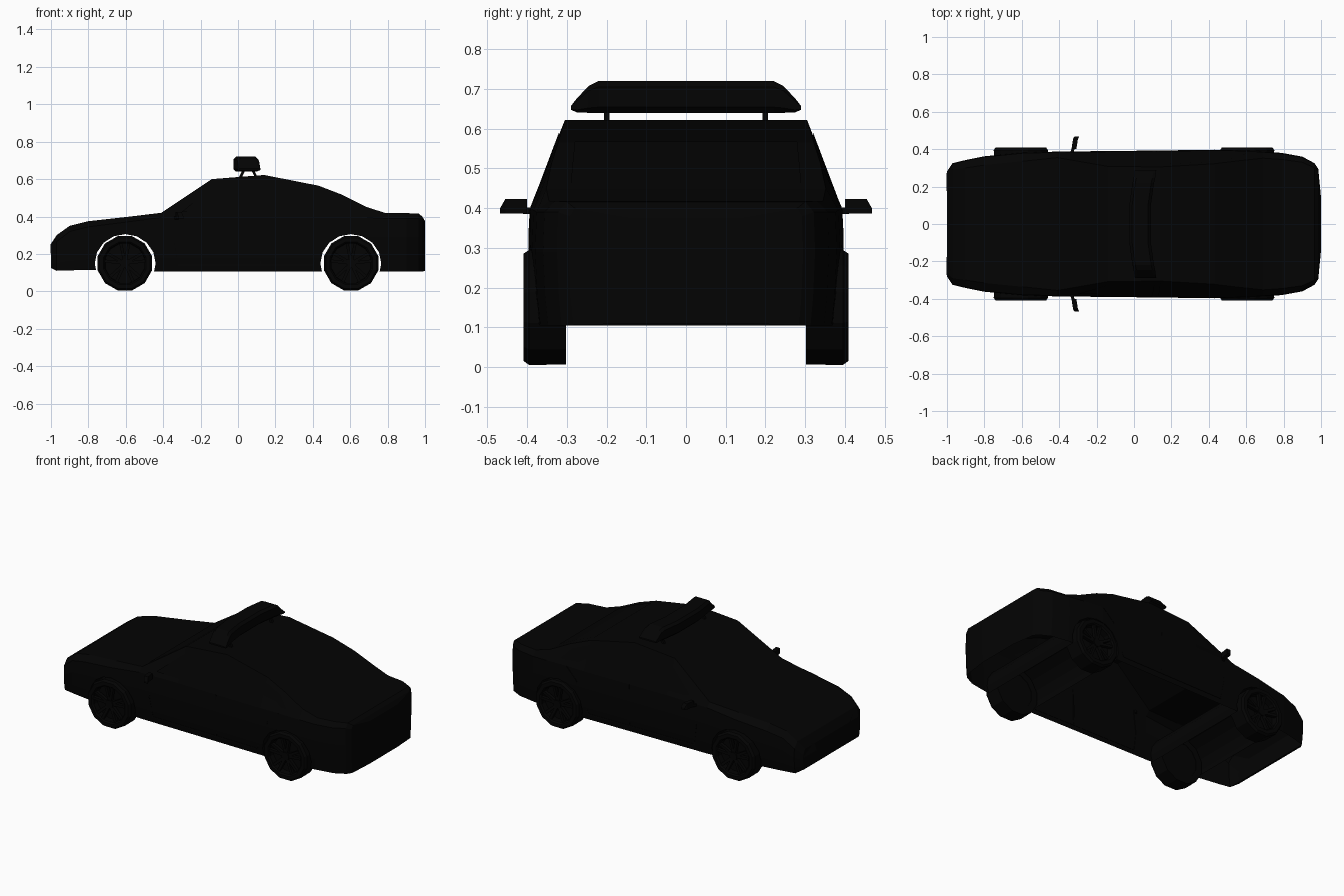
import bpy, bmesh, math
from mathutils import Vector

if "Cube" in bpy.data.objects:
    bpy.data.objects.remove(bpy.data.objects["Cube"])

black = bpy.data.materials.new("black")
black.diffuse_color = (0.001, 0.001, 0.001, 1)
black.use_nodes = True
black.node_tree.nodes["Principled BSDF"].inputs["Base Color"].default_value = black.diffuse_color


def make(name, verts, faces):
    me = bpy.data.meshes.new(name)
    me.from_pydata(verts, [], faces)
    bm = bmesh.new()
    bm.from_mesh(me)
    bmesh.ops.recalc_face_normals(bm, faces=bm.faces[:])
    bm.to_mesh(me)
    bm.free()
    me.materials.append(black)
    ob = bpy.data.objects.new(name, me)
    bpy.context.collection.objects.link(ob)
    return ob


def loft(name, rings, closed=False):
    n, m = len(rings[0]), len(rings)
    faces = [(r % m * n + i, r % m * n + (i + 1) % n, (r + 1) % m * n + (i + 1) % n, (r + 1) % m * n + i)
             for r in range(m if closed else m - 1) for i in range(n)]
    if not closed:
        faces += [tuple(range(n)), tuple(range((m - 1) * n, m * n))]
    return make(name, [p for r in rings for p in r], faces)


def beam(name, a, b, w, d, up=(0, 1, 0)):
    # box running from a to b, w wide across and d deep along up
    a, b, up = Vector(a), Vector(b), Vector(up)
    u = (b - a).cross(up).normalized() * w / 2
    v = up.normalized() * d / 2
    return loft(name, [[p + u + v, p - u + v, p - u - v, p + u - v] for p in (a, b)])


# body stations: x, half width, half width at top, bottom, belt, top
S = [(-1.0, .28, .26, .125, .215, .25), (-.97, .325, .29, .11, .265, .30),
     (-.90, .342, .30, .112, .32, .35), (-.80, .362, .315, .115, .345, .375),
     (-.60, .382, .335, .11, .37, .397), (-.41, .387, .355, .105, .395, .42),
     (-.14, .39, .308, .105, .40, .60), (.14, .393, .305, .105, .40, .622),
     (.43, .397, .322, .105, .40, .565), (.56, .395, .338, .105, .40, .515),
     (.69, .388, .352, .105, .395, .45), (.79, .38, .345, .105, .39, .418),
     (.90, .36, .33, .105, .39, .418), (.965, .325, .30, .105, .39, .416),
     (.985, .295, .28, .105, .38, .40), (1.0, .14, .135, .11, .355, .375)]


def section(x):
    # points of the right half of the body, bottom to top
    x = max(-1, min(1, x))
    for a, b in zip(S, S[1:]):
        if x <= b[0]:
            t = (x - a[0]) / (b[0] - a[0])
            _, w, tw, zb, belt, top = [p + (q - p) * t for p, q in zip(a, b)]
            return [(w * .965, zb), (w * .985, zb + (belt - zb) * .25),
                    (w, zb + (belt - zb) * .65), (w * .99, belt), (tw, top)]


def side_y(x, z):
    sec = section(x)
    for (y0, z0), (y1, z1) in zip(sec, sec[1:]):
        if z <= z1:
            return y0 + (y1 - y0) * (z - z0) / (z1 - z0)
    return sec[-1][0]


rings = []
for s in S:
    sec = section(s[0])
    rings.append([(s[0], y, z) for y, z in sec] + [(s[0], -y, z) for y, z in reversed(sec)])
body = loft("car_body", rings)

# wheel arches cut right through the body
for cx in (-.603, .603):
    ring = [(cx + .163 * math.cos(a), .157 * math.sin(a) + .149)
            for a in [math.radians(i * 22.5) for i in range(16)]]
    cutter = loft("arch_cutter", [[(x, y, z) for x, z in ring] for y in (-.6, .6)])
    cutter.hide_render = True
    mod = body.modifiers.new("arch", "BOOLEAN")
    mod.operation = "DIFFERENCE"
    mod.solver = "EXACT"
    mod.object = cutter
bpy.context.view_layer.update()
deps = bpy.context.evaluated_depsgraph_get()
cut = bpy.data.meshes.new_from_object(body.evaluated_get(deps))
body.modifiers.clear()
body.data = cut
for ob in [o for o in bpy.data.objects if o.name.startswith("arch_cutter")]:
    bpy.data.objects.remove(ob)

# the shell is open underneath
bm = bmesh.new()
bm.from_mesh(cut)
floor = [f for f in bm.faces if f.normal.z < -.9 and max(v.co.z for v in f.verts) < .128]
bmesh.ops.delete(bm, geom=floor, context="FACES")
bm.to_mesh(cut)
bm.free()


# glass and seams lying just proud of the body
def side_panel(name, pts):
    for s in (-1, 1):
        make(name, [(x, s * (side_y(x, z) + .003), z) for x, z in pts], [tuple(range(len(pts)))])


def top_panel(name, pts):
    v = [(x, s * y, section(x)[-1][1] + .003) for x, y in pts for s in (-1, 1)]
    make(name, v, [(2 * i, 2 * i + 1, 2 * i + 3, 2 * i + 2) for i in range(len(pts) - 1)])


def seam(name, pts):
    for p, q in zip(pts, pts[1:]):
        for s in (-1, 1):
            a, b = [(x, s * side_y(x, z), z) for x, z in (p, q)]
            beam(name, a, b, .006, .004)


side_panel("front_side_window", [(-.30, .425), (-.12, .575), (.11, .59), (.10, .425)])
side_panel("rear_side_window", [(.13, .425), (.14, .592), (.40, .55), (.54, .495), (.60, .43)])
top_panel("windscreen", [(-.39, .33), (-.15, .29)])
top_panel("rear_window", [(.43, .28), (.56, .285), (.67, .29)])
seam("front_door_seam", [(-.32, .40), (-.34, .26), (-.32, .14), (.12, .14), (.12, .40)])
seam("rear_door_seam", [(.12, .14), (.40, .14), (.48, .33), (.55, .40)])

# lamps
for s in (-1, 1):
    make("tail_lamp", [(1.0 - max(0, y - .14) * .097 + .003, s * y, z) for y, z in
         ((.18, .27), (.21, .35), (.235, .365), (.285, .375), (.285, .265))], [(0, 1, 2, 3, 4)])
    make("head_lamp", [(-1.003, s * .15, .20), (-1.003, s * .27, .20), (-.965, s * .325, .265),
         (-.968, s * .29, .302), (-1.003, s * .17, .25)], [(0, 1, 2, 3, 4)])


# wheels: twelve-sided tyre, recessed disc, five paired spokes and a hub
def wheel(cx, s):
    n, c = 12, Vector((cx, 0, .15))
    prof = [(.302, .149), (.395, .15), (.409, .14), (.409, .118), (.40, .11), (.36, .108),
            (.302, .108)]

    def at(r, a, y):
        return c + Vector((r * math.cos(a), s * y, r * math.sin(a)))
    loft("tyre", [[at(r, (i + .5) * 2 * math.pi / n, y) for y, r in prof] for i in range(n)], True)

    def disc(name, r, y0, y1):
        loft(name, [[at(r, (i + .5) * 2 * math.pi / n, y) for i in range(n)] for y in (y0, y1)])
    disc("brake_disc", .109, .305, .365)
    disc("wheel_hub", .025, .36, .402)
    for k in range(5):
        for d in (-.2, .2):
            a = math.radians(90 + 72 * k) + d
            beam("spoke", at(.018, a, .386), at(.108, a, .394), .016, .02)


for cx in (-.605, .605):
    for s in (-1, 1):
        wheel(cx, s)

# wing mirrors on short stems
for s in (-1, 1):
    beam("mirror_stem", (-.335, s * .375, .392), (-.315, s * .43, .395), .016, .016, (0, 0, 1))
    loft("mirror", [[(x + dx, s * y, z) for dx, z in ((-.012, z0), (.014, z0), (.014, z1), (-.012, z1))]
                    for x, y, z0, z1 in ((-.322, .40, .387, .423), (-.314, .455, .387, .423),
                                         (-.306, .468, .387, .40))])

# bowed roof light bar on four slanted legs
rings = []
for y, dx, lo, hi in ((-.29, .035, .648, .657), (-.275, .032, .641, .676), (-.245, .028, .64, .708),
                      (-.22, .022, .64, .72), (-.1, .005, .64, .72), (.1, .005, .64, .72),
                      (.22, .022, .64, .72), (.245, .028, .64, .708), (.275, .032, .641, .676),
                      (.29, .035, .648, .657)):
    h = (hi - lo) * .18
    rings.append([(x + dx, y, z) for x, z in
                  ((-.015, lo), (.07, lo), (.085, lo + h), (.085, hi - h), (.07, hi), (-.015, hi),
                   (-.03, hi - h), (-.03, lo + h))])
loft("roof_light_bar", rings)
for s in (-1, 1):
    for x0, x1 in ((.01, .03), (.10, .08)):
        beam("light_bar_leg", (x0, s * .2, .605), (x1, s * .2, .645), .014, .014)
